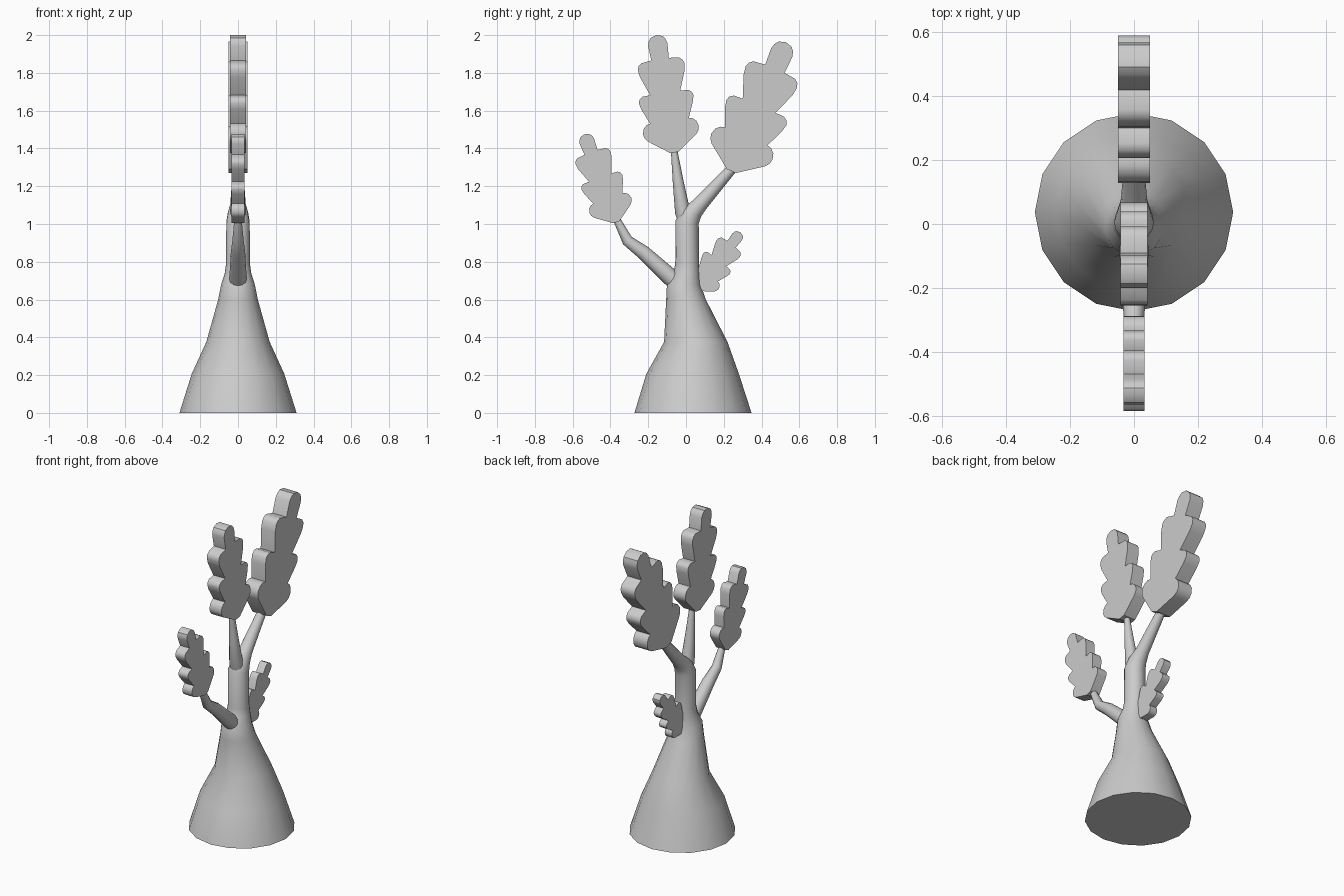
import bpy
import math
from mathutils import Vector

if "Cube" in bpy.data.objects:
    bpy.data.objects.remove(bpy.data.objects["Cube"])


def make_object(name, verts, faces, angle):
    mesh = bpy.data.meshes.new(name)
    mesh.from_pydata(verts, [], faces)
    mesh.update()
    obj = bpy.data.objects.new(name, mesh)
    bpy.context.collection.objects.link(obj)
    bpy.ops.object.select_all(action='DESELECT')
    bpy.context.view_layer.objects.active = obj
    obj.select_set(True)
    bpy.ops.object.shade_smooth_by_angle(angle=math.radians(angle))
    return obj


def tube(name, rings, n):
    """Loft round rings (y, z, radius, tilt towards +y in degrees)."""
    verts, faces = [], []
    for y, z, r, tilt in rings:
        a = math.radians(tilt)
        for i in range(n):
            t = 2 * math.pi * i / n
            s = r * math.sin(t)
            verts.append((r * math.cos(t), y + s * math.cos(a), z - s * math.sin(a)))
    for k in range(len(rings) - 1):
        for i in range(n):
            j = (i + 1) % n
            faces.append((k * n + i, k * n + j, (k + 1) * n + j, (k + 1) * n + i))
    faces.append(tuple(reversed(range(n))))
    faces.append(tuple(range(len(verts) - n, len(verts))))
    return make_object(name, verts, faces, 40)


# Half outline of a lobed leaf: (sideways, along), for a leaf of length 1
HALF_LEAF = [(.035, 0), (.207, .125), (.23, .155), (.238, .19), (.225, .235),
             (.195, .262), (.165, .27), (.22, .40), (.233, .455), (.222, .485),
             (.195, .504), (.128, .507), (.19, .67), (.199, .73), (.188, .762),
             (.162, .784), (.075, .795), (.082, .92), (.072, .957), (.05, .985)]


def leaf(name, base, tip):
    """Flat leaf slab in the y-z plane, from base to tip."""
    base, tip = Vector(base), Vector(tip)
    along = tip - base
    side = Vector((along.y, -along.x))
    half = 0.067 * along.length
    outline = HALF_LEAF + [(0, 1)] + [(-u, v) for u, v in reversed(HALF_LEAF)]
    pts = [base + side * u + along * v for u, v in outline]
    n = len(pts)
    verts = [(x, p.x, p.y) for x in (-half, half) for p in pts]
    faces = [tuple(range(n - 1, -1, -1)), tuple(range(n, 2 * n))]
    faces += [(i, (i + 1) % n, n + (i + 1) % n, n + i) for i in range(n)]
    # outline runs anticlockwise in y-z, so +x face points outwards
    return make_object(name, verts, faces, 35)


# Flared trunk that bends into the rear branch
tube("trunk", [(.037, 0, .31, 0), (.035, .207, .245, 0), (.052, .375, .168, 0),
               (.0, .60, .105, 0), (-.012, .68, .089, 0), (.003, .74, .07, 0),
               (.006, .79, .063, 0), (.006, 1.01, .062, 8), (.03, 1.06, .054, 24),
               (.075, 1.105, .041, 38), (.245, 1.295, .027, 42)], 16)

# Smaller branches
tube("middle_branch", [(.01, .98, .036, -12), (-.017, 1.06, .041, -10),
                       (-.041, 1.22, .029, -8), (-.063, 1.39, .017, -7)], 12)
tube("front_branch", [(-.03, .67, .044, -47), (-.08, .716, .046, -47),
                      (-.225, .849, .038, -50), (-.31, .912, .03, -42),
                      (-.37, 1.03, .019, -27)], 12)

# Leaves
leaf("rear_leaf", (.241, 1.280), (.53, 1.962))
leaf("middle_leaf", (-.062, 1.379), (-.157, 2.0))
leaf("front_leaf", (-.368, 1.010), (-.538, 1.475))
leaf("small_leaf", (.056, .653), (.289, .955))
